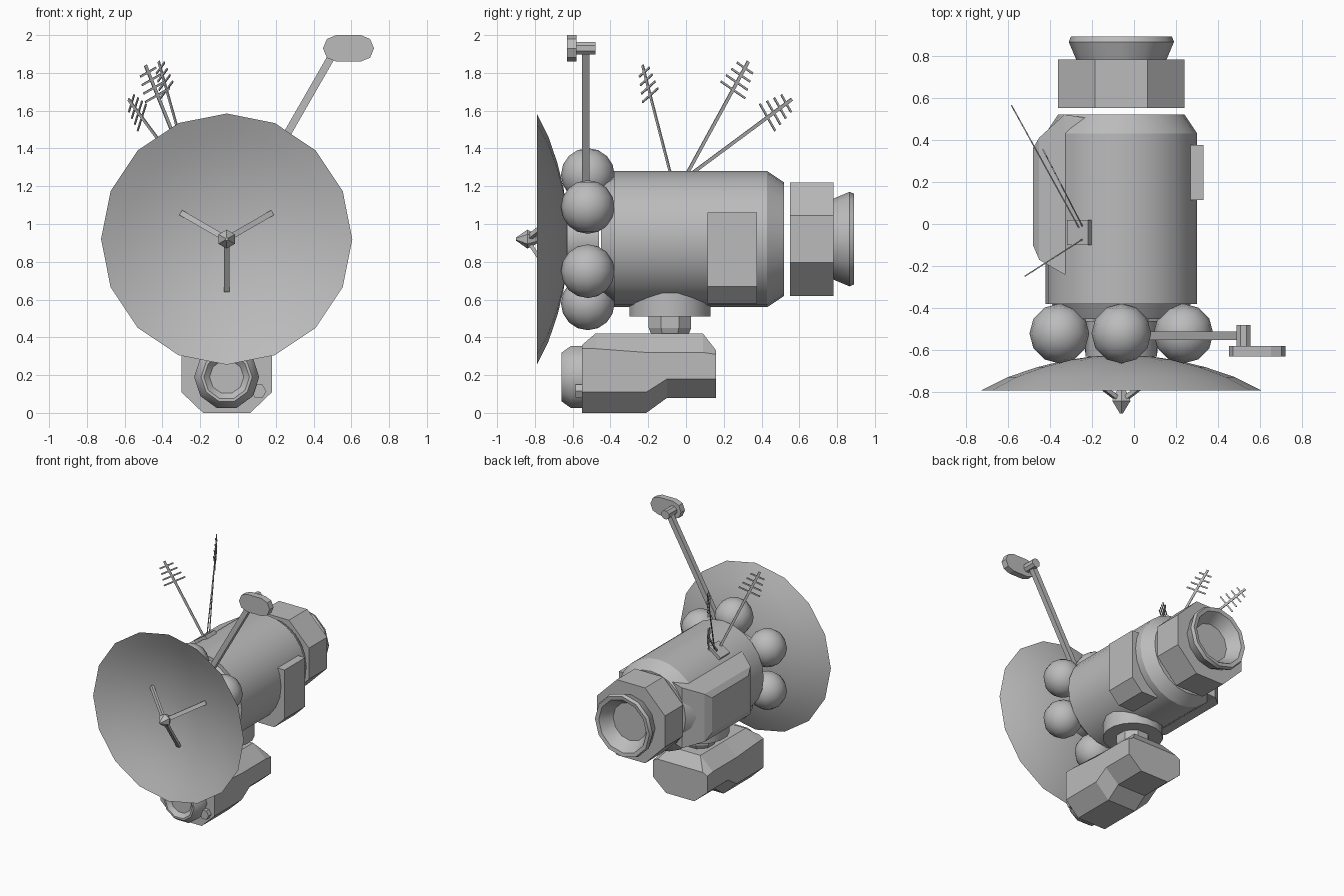
import bpy, bmesh, math
from math import cos, sin, pi, radians
from mathutils import Vector, Matrix

if "Cube" in bpy.data.objects:
    bpy.data.objects.remove(bpy.data.objects["Cube"], do_unlink=True)

CX, CZ = -0.06, 0.92  # main axis of the craft
grey = bpy.data.materials.new("hull grey")
grey.use_nodes = True
grey.diffuse_color = (0.5, 0.5, 0.5, 1)
grey.node_tree.nodes["Principled BSDF"].inputs["Base Color"].default_value = (0.5, 0.5, 0.5, 1)


def finish(name, bm, smooth=0):
    bmesh.ops.recalc_face_normals(bm, faces=bm.faces)
    mesh = bpy.data.meshes.new(name)
    bm.to_mesh(mesh)
    bm.free()
    mesh.materials.append(grey)
    obj = bpy.data.objects.new(name, mesh)
    bpy.context.collection.objects.link(obj)
    if smooth:
        bpy.ops.object.select_all(action='DESELECT')
        obj.select_set(True)
        bpy.context.view_layer.objects.active = obj
        bpy.ops.object.shade_smooth_by_angle(angle=radians(smooth))
    return obj


def loft(name, rings, smooth=0):
    """Skin a row of closed rings and cap both ends."""
    bm = bmesh.new()
    rows = [[bm.verts.new(p) for p in ring] for ring in rings]
    n = len(rows[0])
    for a, b in zip(rows, rows[1:]):
        for i in range(n):
            j = (i + 1) % n
            bm.faces.new((a[i], a[j], b[j], b[i]))
    bm.faces.new(rows[0])
    bm.faces.new(rows[-1])
    return finish(name, bm, smooth)


def lathe(name, profile, sides, x=CX, z=CZ, turn=0, smooth=0):
    """Turn (y, radius) pairs around an axis along y."""
    steps = [2 * pi * i / sides + radians(turn) for i in range(sides)]
    return loft(name, [[(x + r * cos(a), y, z + r * sin(a)) for a in steps]
                       for y, r in profile], smooth)


def hull(name, points):
    bm = bmesh.new()
    for p in points:
        bm.verts.new(p)
    bmesh.ops.convex_hull(bm, input=bm.verts)
    bmesh.ops.dissolve_limit(bm, angle_limit=0.02, verts=bm.verts, edges=bm.edges)
    return finish(name, bm)


def bar(bm, start, end, side, width, depth):
    """Add a rectangular bar to bm; width is measured along side."""
    start, end = Vector(start), Vector(end)
    d = (end - start).normalized()
    s = (side - d * side.dot(d)).normalized()
    t = d.cross(s)
    m = Matrix((s * width, t * depth, end - start)).transposed().to_4x4()
    m.translation = (start + end) / 2
    bmesh.ops.create_cube(bm, size=1, matrix=m)


# Main hull, neck and rear module
lathe("main_hull", [(-0.45, 0.29), (-0.38, 0.33), (-0.38, 0.36), (0.43, 0.36), (0.52, 0.30)],
      24, smooth=25)
lathe("dish_neck", [(-0.46, 0.17), (-0.63, 0.17)], 12, smooth=35)
lathe("rear_module", [(0.55, 0.325), (0.78, 0.325)], 8, turn=22.5)
lathe("nozzle", [(0.77, 0.21), (0.865, 0.25), (0.89, 0.24), (0.885, 0.21), (0.79, 0.15)],
      12, smooth=35)

# Ring of tanks
for i in range(6):
    a = radians(30 + 60 * i)
    bm = bmesh.new()
    bmesh.ops.create_uvsphere(bm, u_segments=12, v_segments=8, radius=0.142,
                              matrix=Matrix.Translation((CX + 0.34 * cos(a), -0.52, CZ + 0.34 * sin(a))))
    finish(f"tank_{i + 1}", bm, 45)

# Main dish with a thin wall
radii = [0.02, 0.14, 0.27, 0.40, 0.54, 0.665]
curve = [(-0.63 - 0.16 * (r / 0.665) ** 2, r) for r in radii]
back = [(y + 0.008, r) for y, r in reversed(curve[:-1])]
lathe("main_dish", curve + back, 16, smooth=40)

# Feed horn on three struts
lathe("feed_horn", [(-0.9, 0.008), (-0.84, 0.05), (-0.80, 0.03), (-0.78, 0.015)], 6, turn=30)
bm = bmesh.new()
for a in (30, 150, 270):
    out = Vector((cos(radians(a)), 0, sin(radians(a))))
    hub = Vector((CX, 0, CZ))
    bar(bm, hub + out * 0.02 + Vector((0, -0.83, 0)), hub + out * 0.275 + Vector((0, -0.66, 0)),
        out.cross(Vector((0, 1, 0))), 0.03, 0.02)
finish("feed_struts", bm)

# Small antenna on its slanted mast
bm = bmesh.new()
bar(bm, (CX, -0.53, CZ), (0.52, -0.53, 1.93), Vector((0, 1, 0)), 0.04, 0.04)
finish("antenna_mast", bm)
lathe("mast_joint", [(-0.59, 0.036), (-0.48, 0.036)], 8, x=0.52, z=1.93, turn=22.5)
outline = []
for x, first in ((0.65, -90), (0.52, 90)):
    for k in range(5):
        a = radians(first + 45 * k)
        outline.append((x + 0.07 * cos(a), 1.93 + 0.07 * sin(a)))
loft("small_antenna", [[(x, y, z) for x, z in outline] for y in (-0.63, -0.58)])

# Left equipment box with slanted bottom, right chamfered fairing
box = [(0.33, 1.06), (0.33, 0.67), (0.24, 0.58), (0.1, 0.58), (0.1, 1.06)]
loft("left_box", [[(x, y, z) for x, z in box] for y in (0.115, 0.375)])
hull("right_fairing",
     [(-0.48, y, z) for y in (-0.10, 0.36) for z in (0.78, 1.06)] +
     [(-0.45, y, z) for y in (-0.17, 0.41) for z in (0.72, 1.10)] +
     [(-0.33, y, z) for y in (-0.24, 0.52) for z in (0.68, 1.16)] +
     [(-0.2, y, z) for y in (-0.1, 0.5) for z in (0.7, 1.18)])

# Whip antennas with cross bars, on a tilted plate
bm = bmesh.new()
bar(bm, (-0.26, -0.10, 1.225), (-0.26, 0.02, 1.225), Vector((0.3, 0, 0.2)), 0.12, 0.03)
finish("antenna_plate", bm)
whips = [((-0.24, -0.07, 1.22), (-0.49, -0.23, 1.84)),
         ((-0.24, -0.02, 1.22), (-0.42, 0.33, 1.86)),
         ((-0.26, -0.02, 1.23), (-0.58, 0.56, 1.66))]
for i, (base, tip) in enumerate(whips):
    base, tip = Vector(base), Vector(tip)
    d = (tip - base).normalized()
    up = (Vector((0, 0, 1)) - d * d.z).normalized()
    bm = bmesh.new()
    bar(bm, base, tip, up, 0.018, 0.006)
    for k in range(4):
        mid = tip - d * (0.04 + 0.045 * k)
        half = up * (0.055 + 0.01 * k)
        bar(bm, mid - half, mid + half, d, 0.011, 0.006)
    finish(f"whip_antenna_{i + 1}", bm)


# Turret under the hull
def upright(name, profile, sides, smooth=0):
    steps = [2 * pi * (i + 0.5) / sides for i in range(sides)]
    loft(name, [[(CX + r * cos(a), -0.085 + r * sin(a), z) for a in steps] for z, r in profile], smooth)


upright("turret_ring", [(0.51, 0.218), (0.66, 0.218)], 16, 35)
upright("turret_neck", [(0.40, 0.10), (0.45, 0.122), (0.53, 0.122)], 8)

# Camera pod: eight-sided sections (y, bottom, low corner, high corner, top, top half width)
sections = [(-0.55, 0, 0.11, 0.34, 0.36, 0.2), (-0.48, 0, 0.11, 0.34, 0.42, 0.13),
            (-0.21, 0, 0.11, 0.32, 0.42, 0.13), (-0.10, 0.08, 0.18, 0.32, 0.42, 0.13),
            (0.09, 0.08, 0.18, 0.32, 0.42, 0.13), (0.16, 0.08, 0.18, 0.31, 0.33, 0.2)]
rings = []
for y, zb, zl, zu, zt, w in sections:
    half = [(0.125, zb), (0.24, zl), (0.24, zu), (w, zt)]
    rings.append([(CX + x, y, z) for x, z in half] + [(CX - x, y, z) for x, z in reversed(half)])
loft("camera_pod", rings)
lathe("camera_lens", [(-0.5, 0.172), (-0.61, 0.172), (-0.66, 0.135), (-0.66, 0.12), (-0.63, 0.09)],
      10, z=0.19, smooth=37)
lathe("camera_sensor", [(-0.5, 0.04), (-0.585, 0.04)], 6, x=0.11, z=0.115)
